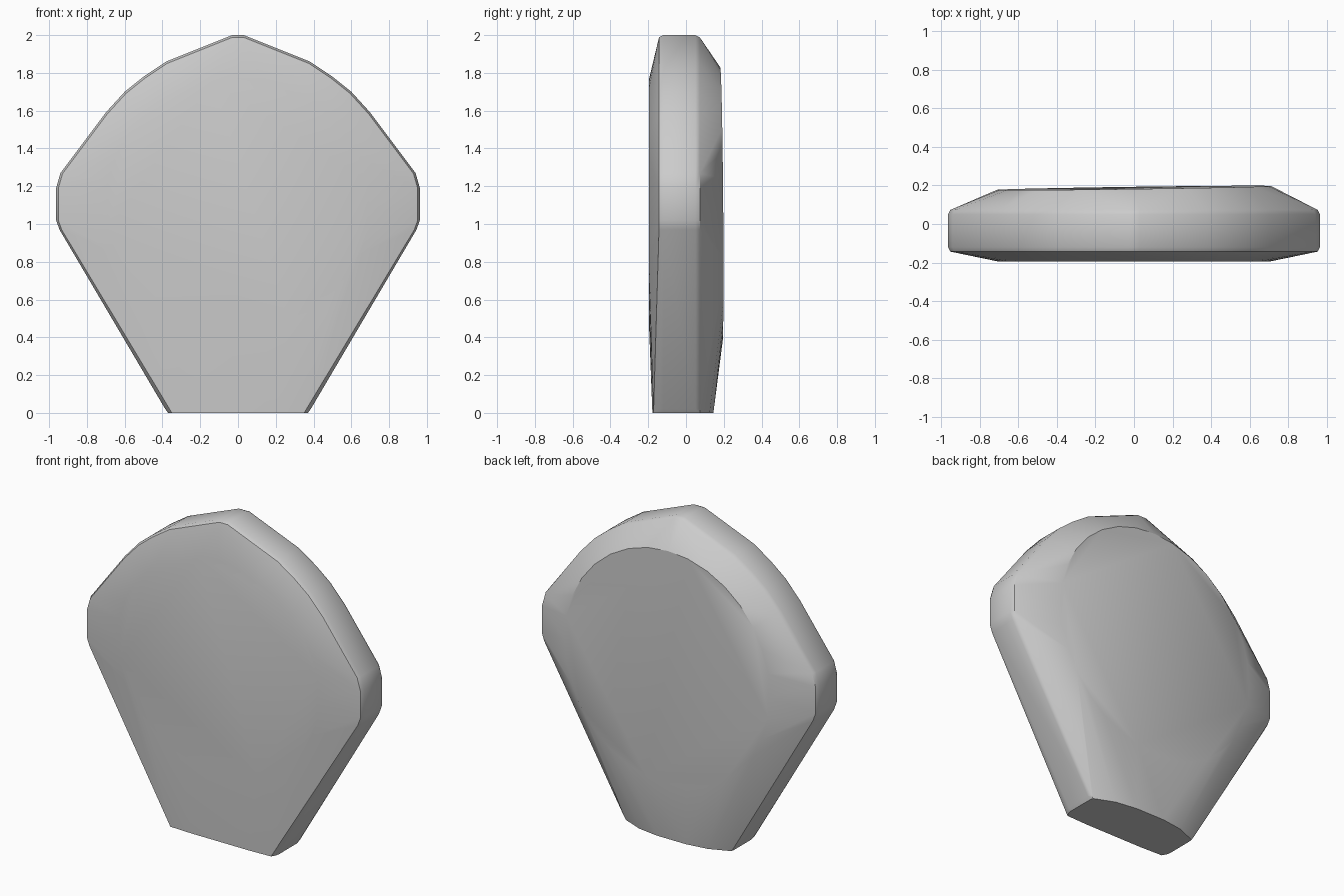
import bpy
import bmesh
import math

cube = bpy.data.objects.get("Cube")
if cube:
    bpy.data.objects.remove(cube, do_unlink=True)

# One plain grey material
grey = bpy.data.materials.new("plain_grey")
grey.use_nodes = True
colour = (0.6, 0.6, 0.6, 1)
grey.diffuse_color = colour
grey.node_tree.nodes["Principled BSDF"].inputs["Base Color"].default_value = colour

# Half outline (x, z) of the shield shape, mirrored for both sides
half = [(0.37, 0), (0.385, 0.02), (0.945, 0.97), (0.963, 1.02), (0.963, 1.19),
        (0.94, 1.27), (0.70, 1.59), (0.60, 1.70), (0.50, 1.78),
        (0.38, 1.86), (0.06, 1.985), (0.03, 2.0)]


def ring(y, scale):
    """Outline at depth y, shrunk a little around its middle but kept on the floor."""
    return [(s * x * scale, y, z if z < 0.03 else 1 + (z - 1) * scale)
            for x, z in half for s in (-1, 1)]


def face_disc(rx, top, bottom, depth, count=32):
    """Rounded flat face; depth is a function of x and z."""
    mid, rz = (top + bottom) / 2, (top - bottom) / 2
    points = []
    for i in range(count):
        a = math.tau * i / count
        x, z = rx * math.cos(a), mid + rz * math.sin(a)
        points.append((x, depth(x, z), z))
    return points


# Straight rim with softened edges
points = ring(-0.12, 1) + ring(0.05, 1) + ring(-0.143, 0.988) + ring(0.073, 0.988)
# Broad front face, and a slightly tilted back face
points += face_disc(0.70, 1.77, 0.43, lambda x, z: -0.195)
points += face_disc(0.71, 1.83, 0.37, lambda x, z: 0.187 + 0.014 * x - 0.008 * (z - 1.1))
# Bowed edges of the flat foot
for s in (-1, 1):
    points += [(s * 0.35, -0.172, 0), (s * 0.2, -0.178, 0),
               (s * 0.24, 0.125, 0), (s * 0.1, 0.145, 0)]

bm = bmesh.new()
for p in points:
    bm.verts.new(p)
hull = bmesh.ops.convex_hull(bm, input=bm.verts)
loose = [v for v in bm.verts if not v.link_faces]
bmesh.ops.delete(bm, geom=loose, context="VERTS")
bmesh.ops.dissolve_limit(bm, angle_limit=math.radians(0.5), verts=bm.verts, edges=bm.edges)
bmesh.ops.recalc_face_normals(bm, faces=bm.faces)

mesh = bpy.data.meshes.new("shield_slab")
bm.to_mesh(mesh)
bm.free()
mesh.materials.append(grey)
slab = bpy.data.objects.new("shield_slab", mesh)
bpy.context.collection.objects.link(slab)

# Smooth shading with sharp rim edges
bpy.ops.object.select_all(action="DESELECT")
slab.select_set(True)
bpy.context.view_layer.objects.active = slab
bpy.ops.object.shade_smooth_by_angle(angle=math.radians(30))
